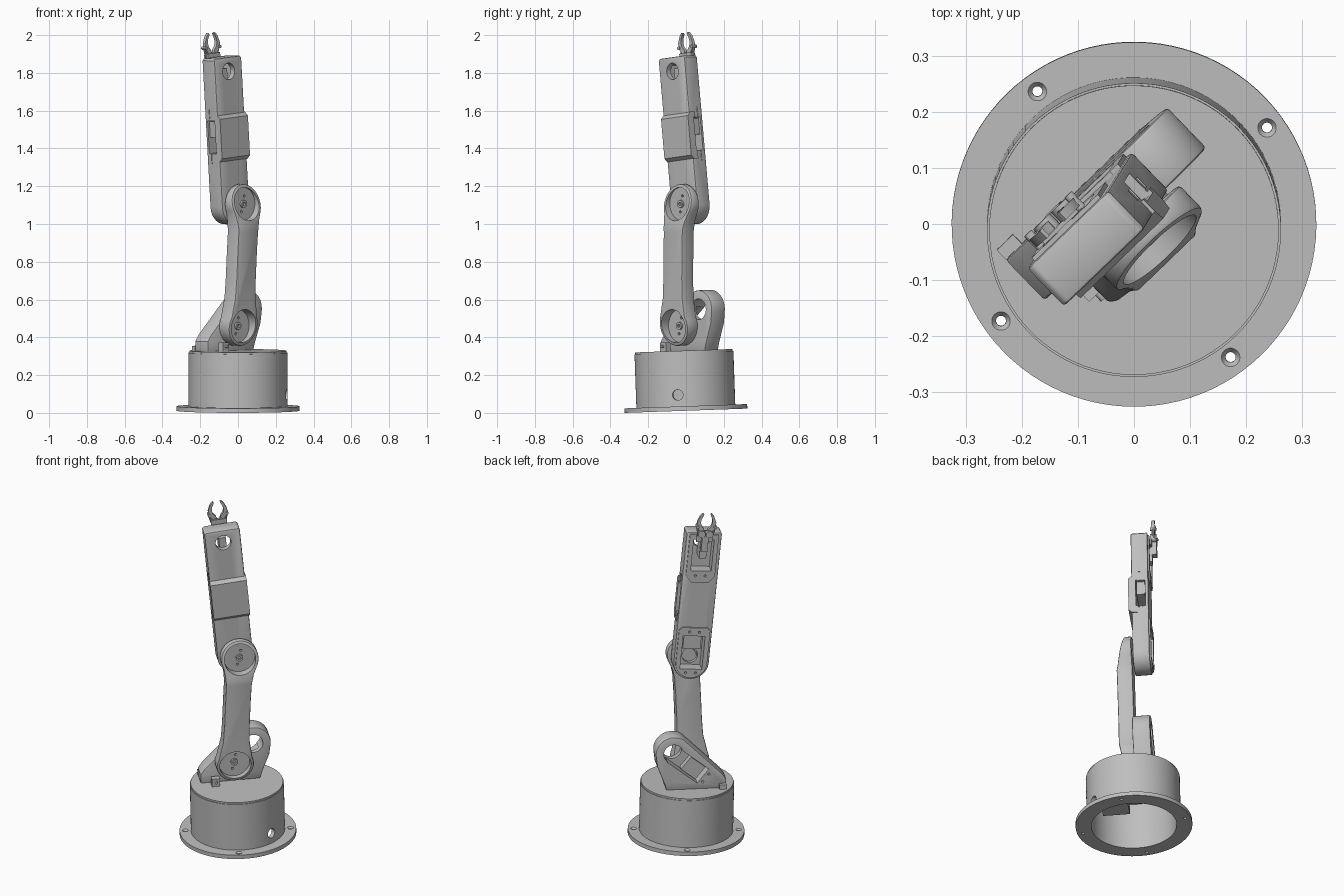
import bpy, bmesh
from math import radians, sin, cos, pi
from mathutils import Matrix, Vector

if "Cube" in bpy.data.objects:
    bpy.data.objects.remove(bpy.data.objects["Cube"], do_unlink=True)

grey = bpy.data.materials.new("plain grey")
grey.use_nodes = True
tone = (0.52, 0.52, 0.52, 1)
grey.diffuse_color = tone
grey.node_tree.nodes["Principled BSDF"].inputs["Base Color"].default_value = tone

parts = []
ELBOW = (0.012, 1.085)
# The forearm leans about the elbow pin; its parts use the elbow as origin
LEAN = Matrix.Translation((ELBOW[0], 0, ELBOW[1])) @ Matrix.Rotation(radians(-4.3), 4, 'Y')
SAME = Matrix.Identity(4)


def make(name, bm, frame=SAME):
    bmesh.ops.recalc_face_normals(bm, faces=bm.faces)
    bm.transform(frame)
    me = bpy.data.meshes.new(name)
    bm.to_mesh(me)
    bm.free()
    me.materials.append(grey)
    ob = bpy.data.objects.new(name, me)
    bpy.context.scene.collection.objects.link(ob)
    parts.append(ob)
    return ob


def prism(name, outline, y0, y1, frame=SAME, slices=()):
    """Outline in x and z, pushed from y0 to y1, then trimmed by planes."""
    bm = bmesh.new()
    face = bm.faces.new([bm.verts.new((x, y0, z)) for x, z in outline])
    out = bmesh.ops.extrude_face_region(bm, geom=[face])
    moved = [g for g in out["geom"] if isinstance(g, bmesh.types.BMVert)]
    bmesh.ops.translate(bm, verts=moved, vec=(0, y1 - y0, 0))
    for co, no in slices:
        geom = bm.verts[:] + bm.edges[:] + bm.faces[:]
        cut = bmesh.ops.bisect_plane(bm, geom=geom, plane_co=co, plane_no=no, clear_outer=True)
        rim = [g for g in cut["geom_cut"] if isinstance(g, bmesh.types.BMEdge)]
        bmesh.ops.contextual_create(bm, geom=rim)
    return make(name, bm, frame)


def box(name, x0, x1, y0, y1, z0, z1, frame=SAME):
    return prism(name, [(x0, z0), (x1, z0), (x1, z1), (x0, z1)], y0, y1, frame)


def rod(name, r, a, b, frame=SAME, r2=None, n=40):
    a, b = Vector(a), Vector(b)
    bm = bmesh.new()
    spin = (b - a).to_track_quat('Z', 'Y').to_matrix().to_4x4()
    bmesh.ops.create_cone(bm, cap_ends=True, segments=n, radius1=r,
                          radius2=r if r2 is None else r2, depth=(b - a).length,
                          matrix=Matrix.Translation((a + b) / 2) @ spin)
    return make(name, bm, frame)


def arc(cx, cz, r, a0, a1, n=24):
    steps = [radians(a0 + (a1 - a0) * i / n) for i in range(n + 1)]
    return [(cx + r * cos(t), cz + r * sin(t)) for t in steps]


def finish(ob, cutters=(), bevel=0):
    """Bevel, then cut, and keep the result as plain mesh."""
    if bevel:
        m = ob.modifiers.new("bevel", 'BEVEL')
        m.width, m.segments, m.angle_limit = bevel, 2, radians(50)
    for c in cutters:
        m = ob.modifiers.new("cut", 'BOOLEAN')
        m.object, m.operation, m.solver = c, 'DIFFERENCE', 'EXACT'
    ob.data = bpy.data.meshes.new_from_object(
        ob.evaluated_get(bpy.context.evaluated_depsgraph_get()))
    ob.modifiers.clear()


def discard(cutters):
    for c in cutters:
        parts.remove(c)
        bpy.data.objects.remove(c, do_unlink=True)


# Base: flange with countersunk holes, hollow drum, lid and inner motor
flange = rod("base_flange", 0.325, (0, 0, 0), (0, 0, 0.024), n=96)
drum = rod("base_drum", 0.262, (0, 0, 0.02), (0, 0, 0.308), n=96)
lid = rod("base_lid", 0.258, (0, 0, 0.308), (0, 0, 0.318), n=96)
bore = rod("cut", 0.238, (0, 0, -0.1), (0, 0, 0.285), n=96)
holes = []
for k in range(4):
    t = radians(-8 + 90 * k)
    x, y = 0.293 * cos(t), 0.293 * sin(t)
    holes += [rod("cut", 0.009, (x, y, -0.1), (x, y, 0.1), n=20),
              rod("cut", 0.008, (x, y, 0.012), (x, y, 0.026), r2=0.018, n=20)]
t = radians(-53)
cable = rod("cut", 0.028, (0.2 * cos(t), 0.2 * sin(t), 0.085), (0.3 * cos(t), 0.3 * sin(t), 0.085))
finish(flange, [bore] + holes)
finish(drum, [bore, cable])
discard([bore, cable] + holes)
box("base_motor", -0.1, 0.1, -0.18, -0.03, 0.14, 0.286)
box("switch_block", -0.145, -0.1, -0.035, 0.0, 0.316, 0.365)
rod("switch_button", 0.008, (-0.122, -0.05, 0.345), (-0.122, -0.03, 0.345), n=16)

# Shoulder bracket: sloping web with a round head, window and motor pocket
HEAD = (0.1, 0.535)
web = [(-0.2, 0.315), (0.135, 0.315), (0.15, 0.36), (0.19, 0.46)]
web += arc(*HEAD, 0.1, -10, 125) + [(-0.175, 0.405), (-0.2, 0.37)]
bracket = prism("shoulder_bracket", web, 0.022, 0.122)
slope = Matrix.Translation((0.01, 0, 0.455)) @ Matrix.Rotation(radians(-38), 4, 'Y')
cuts = [box("cut", -0.1, 0.12, 0.055, 0.2, -0.052, 0.052, slope),
        rod("cut", 0.055, (HEAD[0], -0.1, HEAD[1]), (HEAD[0], 0.3, HEAD[1]))]
cuts += [rod("cut", 0.007, (x, 0.1, z), (x, 0.2, z), slope, n=12)
         for x in (-0.12, 0.15) for z in (-0.028, 0.028)]
finish(bracket, cuts, 0.006)
discard(cuts)
box("shoulder_motor", -0.085, 0.02, 0.06, 0.1, -0.045, 0.045, slope)
box("bracket_foot", -0.2, -0.16, 0.12, 0.145, 0.315, 0.345)
rod("shoulder_pin", 0.06, (-0.014, 0.015, 0.455), (-0.014, 0.03, 0.455))

# Upper arm link: two round ends joined by a waist, with sloped front ends
LOW = (-0.014, 0.45)
TOP = (0.028, 1.095)
outline = arc(*LOW, 0.105, 155, 385, 36)
outline += [(0.068, 0.6), (0.071, 0.7), (0.08, 0.85), (0.088, 0.95), (0.1, 1.0)]
outline += arc(*TOP, 0.105, -25, 205, 36)
outline += [(-0.06, 1.0), (-0.057, 0.95), (-0.064, 0.85), (-0.073, 0.7), (-0.082, 0.6)]
link = prism("upper_arm_link", outline, -0.066, 0.022, slices=[
    ((0, -0.066, 0.97), (0, -0.97, 0.22)),
    ((0, -0.066, 0.5), (0, -0.98, -0.17))])
cuts = []
for x, z in (LOW, TOP):
    cuts.append(rod("cut", 0.088, (x, -0.3, z), (x, -0.008, z), n=64))
    cuts += [rod("cut", 0.007, (x + dx, -0.05, z + dz), (x + dx, 0.01, z + dz), n=12)
             for dx, dz in ((0.01, 0.042), (-0.01, -0.042))]
finish(link, cuts, 0.007)
discard(cuts)
for name, (x, z) in (("lower", LOW), ("upper", TOP)):
    hub = rod(name + "_hub", 0.02, (x, -0.02, z), (x, 0.0, z))
    bore = rod("cut", 0.009, (x, -0.1, z), (x, -0.008, z), n=16)
    finish(hub, [bore])
    discard([bore])
rod("elbow_pin", 0.05, (0.02, 0.015, 1.09), (0.02, 0.04, 1.09))

# Forearm: long housing with round lower end, side slot and rear pockets
housing = arc(0, 0, 0.1, 180, 360) + [(0.1, 0.78), (0.092, 0.79), (-0.092, 0.79), (-0.1, 0.78)]
forearm = prism("forearm_housing", housing, 0.028, 0.122, LEAN)
cover = prism("forearm_front_cover", [(-0.1, 0.24), (0.106, 0.24), (0.106, 0.49), (-0.1, 0.49)],
              0.01, 0.06, LEAN, slices=[((0, 0.01, 0.26), (0, -0.7, -0.7)),
                                        ((0, 0.01, 0.47), (0, -0.7, 0.7))])
low_frame = prism("lower_rear_frame", arc(0, 0, 0.088, 180, 360) + [
    (0.088, 0.2), (0.07, 0.215), (-0.07, 0.215), (-0.088, 0.2)], 0.12, 0.13, LEAN)
top_frame = prism("upper_rear_frame", [(-0.05, 0.49), (0.05, 0.49), (0.082, 0.53),
                                       (0.082, 0.78), (-0.082, 0.78), (-0.082, 0.53)],
                  0.12, 0.13, LEAN)
slot = box("cut", -0.3, 0.3, 0.052, 0.105, 0.285, 0.46, LEAN)
notches = [box("cut", s * 0.097, s * 0.2, 0.066, 0.09, z, z + 0.05, LEAN)
           for s in (-1, 1) for z in (0.23, 0.47)]
pockets = [box("cut", -0.062, 0.062, 0.06, 0.2, -0.035, 0.165, LEAN),
           box("cut", -0.058, 0.058, 0.06, 0.2, 0.56, 0.75, LEAN)]
rounds = [rod("cut", 0.044, (0, -0.1, h), (0, 0.2, h), LEAN) for h in (0.02, 0.715)]
screws = [rod("cut", 0.007, (x, 0.11, h), (x, 0.2, h), LEAN, n=12)
          for x in (-0.028, 0.028) for h in (-0.058, 0.188, 0.53)]
finish(forearm, [slot] + notches + pockets + rounds + screws, 0.006)
finish(cover, [slot])
finish(low_frame, pockets[:1] + screws)
finish(top_frame, pockets[1:] + rounds[1:] + screws)
discard([slot] + notches + pockets + rounds + screws)
box("wrist_motor", -0.09, 0.09, 0.055, 0.102, 0.37, 0.455, LEAN)
box("elbow_motor", -0.05, 0.05, 0.06, 0.09, 0.07, 0.15, LEAN)
box("gripper_motor", -0.02, 0.02, 0.06, 0.14, 0.64, 0.73, LEAN)

# Gripper: palm, gears, and mirrored curved fingers with links
box("gripper_palm", -0.045, 0.045, 0.132, 0.14, 0.74, 0.81, LEAN)
box("gripper_neck", -0.018, 0.018, 0.128, 0.165, 0.69, 0.78, LEAN)
claw = [(0.01, 0.80), (0.03, 0.805), (0.052, 0.835), (0.054, 0.865), (0.04, 0.9), (0.024, 0.918),
        (0.018, 0.912), (0.03, 0.885), (0.033, 0.865), (0.028, 0.845), (0.012, 0.825)]
for side, s in (("right", -1), ("left", 1)):
    prism(side + "_finger", [(s * x, z) for x, z in claw], 0.14, 0.158, LEAN)
    rod(side + "_gear", 0.021, (s * 0.022, 0.138, 0.795), (s * 0.022, 0.165, 0.795), LEAN, n=14)
    rod(side + "_link", 0.005, (s * 0.04, 0.152, 0.785), (s * 0.054, 0.152, 0.845), LEAN, n=10)
    rod(side + "_knuckle", 0.009, (s * 0.05, 0.134, 0.84), (s * 0.05, 0.168, 0.84), LEAN, n=12)

# Turn the whole arm to its pose, with the slight lean of the base
POSE = (Matrix.Translation((0, 0, 0.0114)) @ Matrix.Rotation(0.035, 4, 'X')
        @ Matrix.Rotation(radians(44), 4, 'Z'))
bpy.ops.object.select_all(action='DESELECT')
for ob in parts:
    ob.data.transform(POSE)
    ob.select_set(True)
bpy.context.view_layer.objects.active = parts[0]
bpy.ops.object.shade_smooth_by_angle(angle=radians(30))
